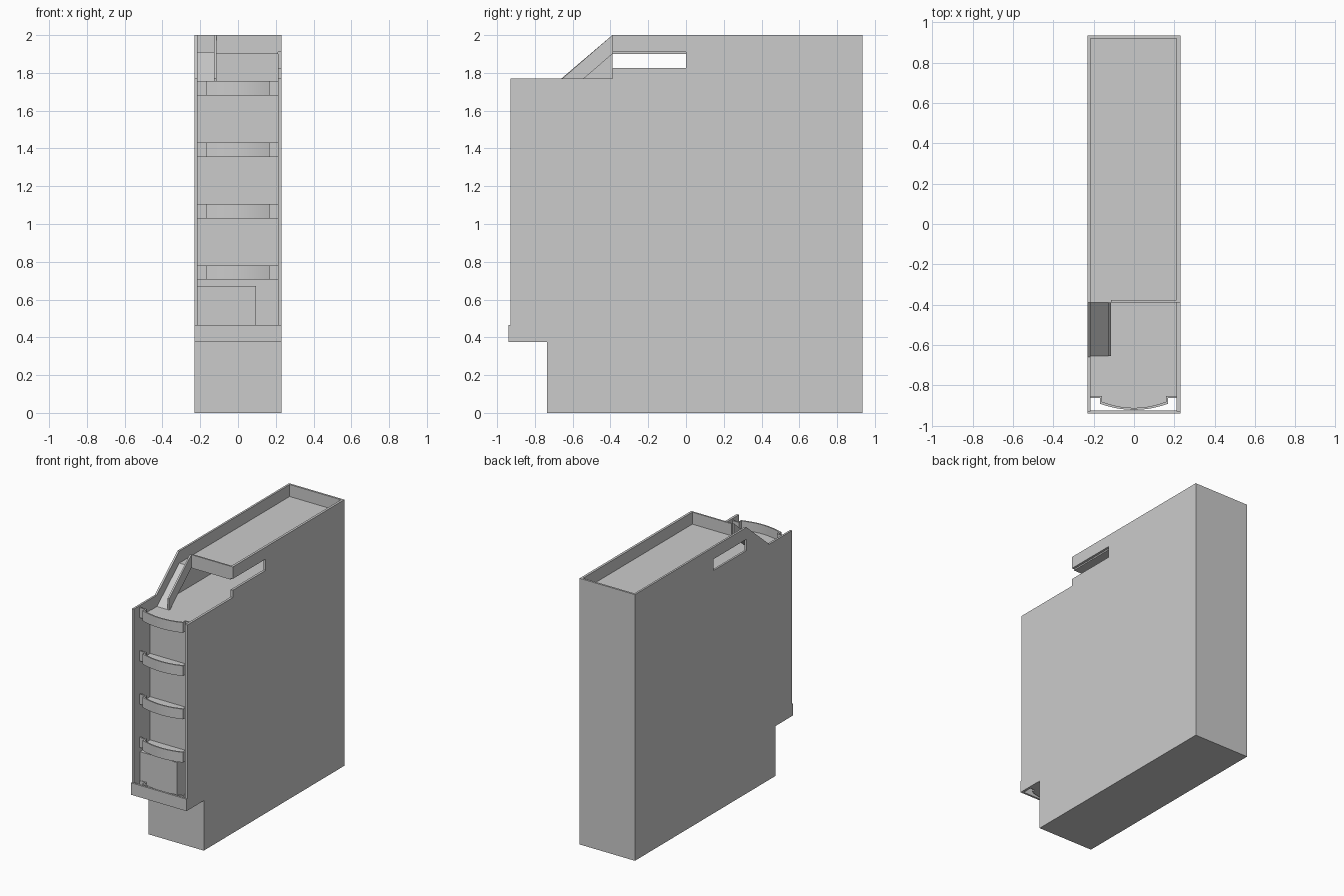
import bpy, bmesh, math

if "Cube" in bpy.data.objects:
    bpy.data.objects.remove(bpy.data.objects["Cube"])

W = 0.23        # half width
XL, XR = -0.215, 0.212   # inner faces of the side walls
BACK, FACE = 0.935, -0.735


def extrude(name, pts, a, b, axis):
    """Closed prism: outline pts swept from a to b along x (pts = y,z) or z (pts = x,y)."""
    bm = bmesh.new()
    pos = (lambda p, t: (t, p[0], p[1])) if axis == 'x' else (lambda p, t: (p[0], p[1], t))
    lo = [bm.verts.new(pos(p, a)) for p in pts]
    hi = [bm.verts.new(pos(p, b)) for p in pts]
    bm.faces.new(lo)
    bm.faces.new(hi)
    for i in range(len(pts)):
        j = (i + 1) % len(pts)
        bm.faces.new((lo[i], lo[j], hi[j], hi[i]))
    bmesh.ops.recalc_face_normals(bm, faces=bm.faces)
    me = bpy.data.meshes.new(name)
    bm.to_mesh(me)
    bm.free()
    ob = bpy.data.objects.new(name, me)
    bpy.context.collection.objects.link(ob)
    return ob


def box(name, x0, x1, y0, y1, z0, z1):
    return extrude(name, [(x0, y0), (x1, y0), (x1, y1), (x0, y1)], z0, z1, 'z')


# side walls: shared lower outline with the stepped foot
lower = [(-0.93, 1.77), (-0.93, 0.465), (-0.94, 0.465), (-0.94, 0.375),
         (FACE, 0.375), (FACE, 0), (BACK, 0), (BACK, 2), (-0.39, 2)]
left = extrude("left_wall", lower + [(-0.66, 1.77)], -W, XL, 'x')
extrude("right_wall", lower + [(-0.39, 1.91), (0, 1.91), (0, 1.825),
                               (-0.39, 1.825), (-0.39, 1.77)], XR, W, 'x')

# slot through the left wall
cutter = box("slot_cutter", -0.3, -0.15, -0.39, 0, 1.825, 1.91)
cutter.hide_render = True
cutter.hide_set(True)
cut = left.modifiers.new("slot", 'BOOLEAN')
cut.operation = 'DIFFERENCE'
cut.solver = 'EXACT'
cut.object = cutter

# main body, back wall and recessed top tray
box("body_core", XL, XR, FACE, BACK - 0.015, 0, 1.685)
box("back_wall", XL, XR, BACK - 0.015, BACK, 0, 2)
box("top_tray_floor", XL, XR, -0.39, BACK - 0.015, 1.9, 1.91)
box("top_tray_front_lip", -0.115, XR, -0.39, -0.378, 1.91, 2)

# chute leading from the top tray down to the upper shelf
extrude("chute_floor", [(-0.39, 1.91), (-0.655, 1.685), (-0.64, 1.685), (-0.39, 1.9)],
        XL, -0.115, 'x')
extrude("chute_side", [(-0.39, 2), (-0.655, 1.77), (-0.655, 1.685), (-0.39, 1.91)],
        -0.127, -0.115, 'x')

# shelves: bowed floor with a raised front lip
N = 12
arc = []
for i in range(N + 1):
    x = -0.168 + 0.336 * i / N
    arc.append((x, -0.922 + 0.03 * (x / 0.168) ** 2))
front = [(XL, -0.862), (-0.168, -0.862)] + arc + [(0.168, -0.862), (XR, -0.862)]
T = 0.01
inner = [(XL, -0.862 + T), (-0.168 + T, -0.862 + T)]
inner += [(x * (1 - T / 0.168), y + T) for x, y in arc]
inner += [(0.168 - T, -0.862 + T), (XR, -0.862 + T)]
for k in range(5):
    z = 1.68 - 0.325 * k
    extrude(f"shelf_floor_{k + 1}", front + [(XR, FACE), (XL, FACE)], z, z + 0.008, 'z')
    lip = extrude(f"shelf_lip_{k + 1}", front + inner[::-1], z, z + 0.076, 'z')
    for ob in (lip,):
        for p in ob.data.polygons:
            p.use_smooth = abs(p.normal.z) < 0.5
        ob.data.set_sharp_from_angle(angle=math.radians(30))

# bottom front rail and the block standing on the lowest shelf
box("front_rail", XL, XR, -0.94, -0.925, 0.375, 0.465)
box("lower_block", XL, 0.095, -0.858, FACE, 0.388, 0.672)
